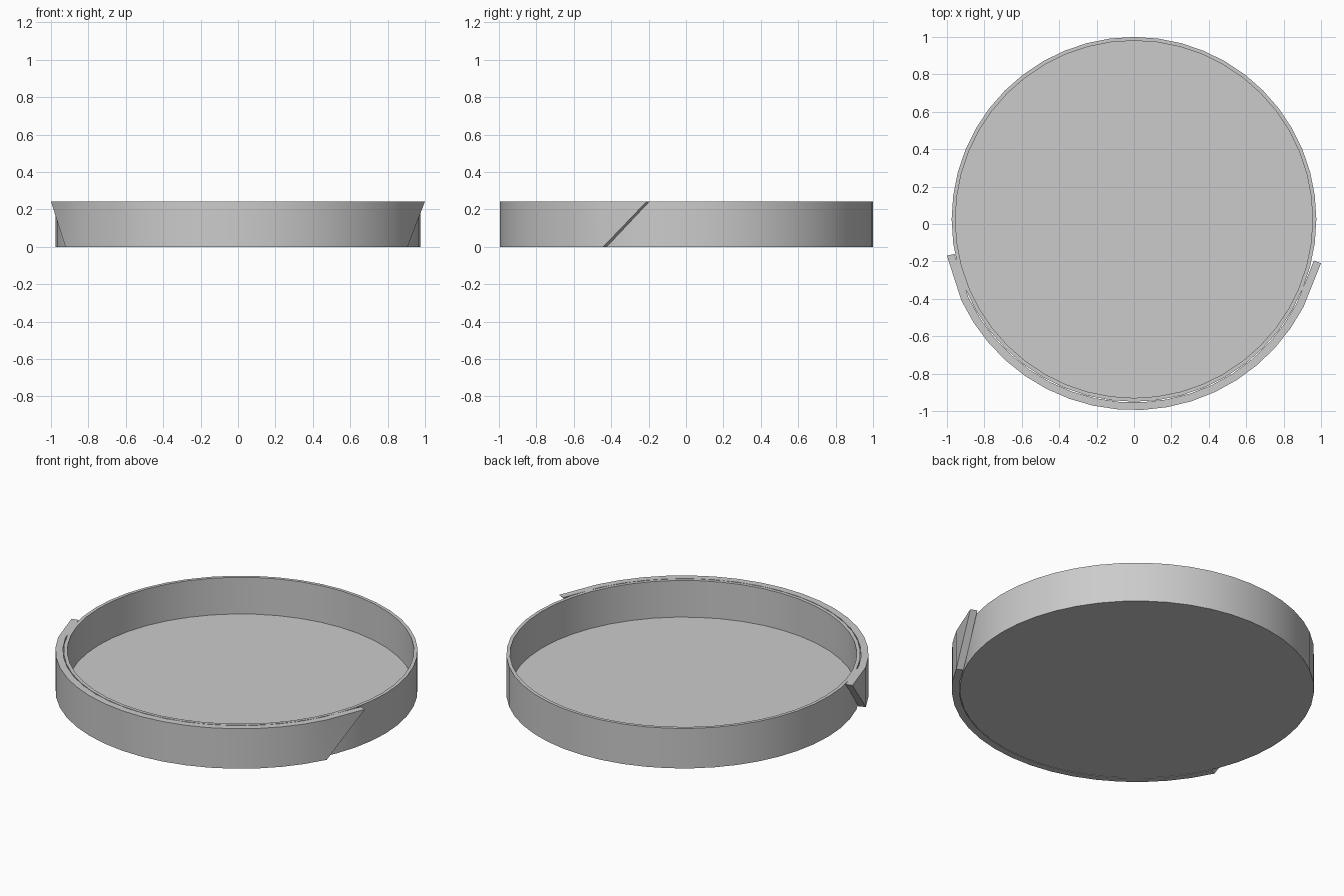
import bpy, math

if "Cube" in bpy.data.objects:
    bpy.data.objects.remove(bpy.data.objects["Cube"])

CY = 0.025      # dish centre in y
H = 0.243       # overall height


def finish(name, verts, faces):
    mesh = bpy.data.meshes.new(name)
    mesh.from_pydata(verts, [], faces)
    obj = bpy.data.objects.new(name, mesh)
    bpy.context.collection.objects.link(obj)
    bpy.ops.object.select_all(action='DESELECT')
    obj.select_set(True)
    bpy.context.view_layer.objects.active = obj
    bpy.ops.object.mode_set(mode='EDIT')
    bpy.ops.mesh.select_all(action='SELECT')
    bpy.ops.mesh.normals_make_consistent(inside=False)
    bpy.ops.object.mode_set(mode='OBJECT')
    bpy.ops.object.shade_smooth_by_angle(angle=math.radians(30))
    return obj


def polar(r, deg, z):
    a = math.radians(deg)
    return (r * math.cos(a), CY + r * math.sin(a), z)


# Shallow round dish: outer wall, rim, inner wall, floor
N = 48
profile = [(0.975, 0), (0.975, H), (0.955, H), (0.955, 0.02)]
verts = [polar(r, 360 * i / N, z) for r, z in profile for i in range(N)]
faces = [tuple(range(N)), tuple(range(3 * N, 4 * N))]
for k in range(3):
    for i in range(N):
        j = (i + 1) % N
        faces.append((k * N + i, k * N + j, (k + 1) * N + j, (k + 1) * N + i))
finish("dish", verts, faces)

# Band wrapped round the front, with slanted ends overhanging at the top
R_IN, R_OUT, SEG = 0.979, 1.02, 17
START, END = 205.2, 332.7
verts, faces = [], []
for i in range(SEG + 1):
    a = START + (END - START) * i / SEG
    verts += [polar(R_IN, a, 0), polar(R_OUT, a, 0),
              polar(R_OUT, a, H), polar(R_IN, a, H)]
for i in range(SEG):
    for k in range(4):
        a, b = 4 * i + k, 4 * i + (k + 1) % 4
        faces.append((a, b, b + 4, a + 4))
tips = [((-1.0, -0.17), (-0.96, -0.16)), ((1.0, -0.21), (0.962, -0.195))]
for base, (outer, inner) in zip((0, 4 * SEG), tips):
    n = len(verts)
    verts += [(*outer, H), (*inner, H)]
    faces += [(base + 1, base + 2, n), (base, base + 3, n + 1),
              (base + 2, base + 3, n + 1, n), (base, base + 1, n, n + 1)]
finish("front_band", verts, faces)
